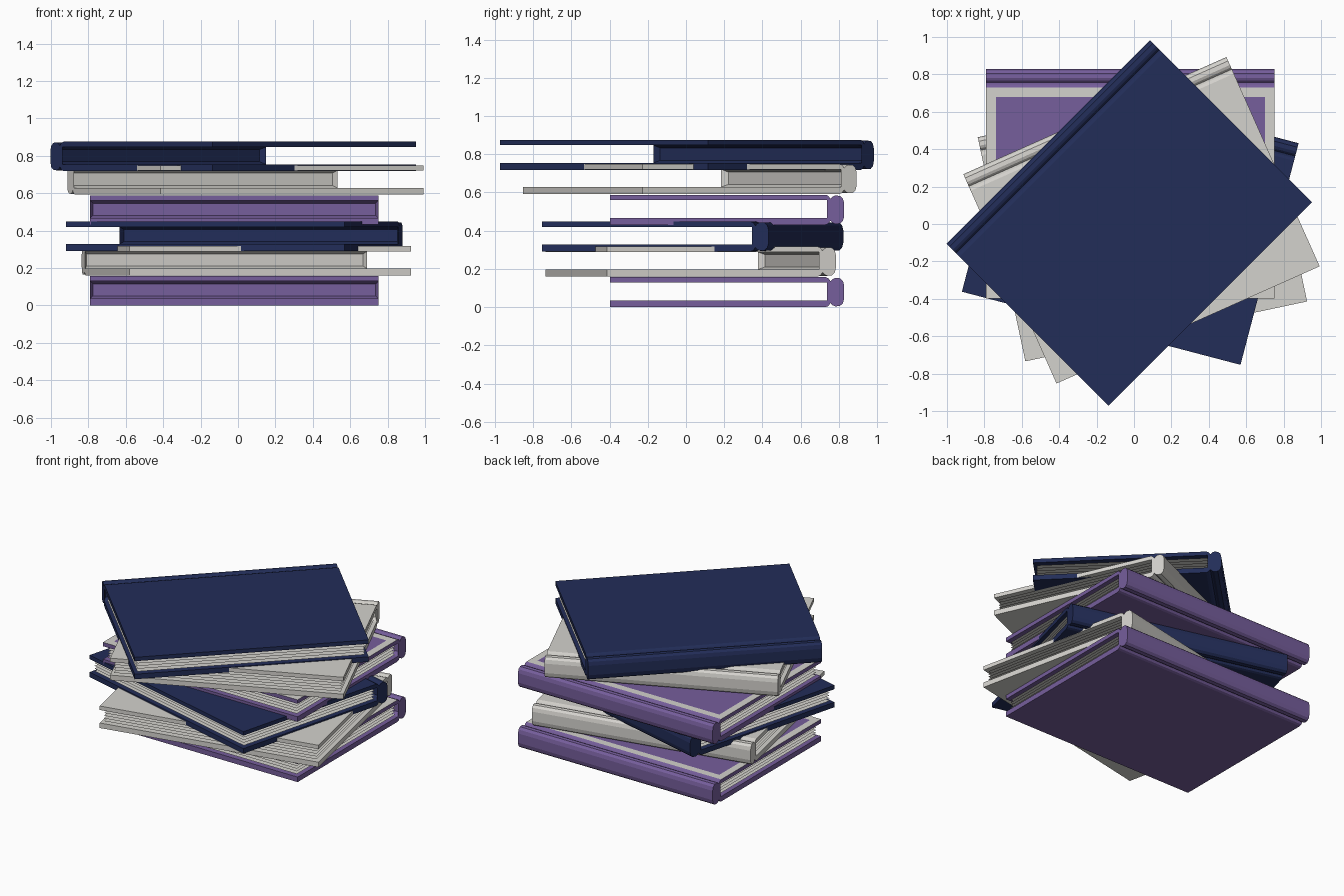
import bpy, bmesh, math

if "Cube" in bpy.data.objects:
    bpy.data.objects.remove(bpy.data.objects["Cube"])

L, D, H = 1.54, 1.225, 0.157        # spine length, book depth, thickness
F = -D / 2                          # open (fore) edge
WALL = 0.522                        # inner face of the spine wall


def mat(name, rgb):
    m = bpy.data.materials.new(name)
    m.diffuse_color = (*rgb, 1)
    m.use_nodes = True
    m.node_tree.nodes["Principled BSDF"].inputs["Base Color"].default_value = m.diffuse_color
    return m


PURPLE = mat("purple cloth", (0.181, 0.112, 0.333))
NAVY = mat("navy cloth", (0.016, 0.026, 0.098))
CREAM = mat("cream paper", (0.658, 0.645, 0.61))

# lower half of spine and hinge groove; the upper half is its mirror
half = [(0.515, 0), (0.530, 0.006), (0.541, 0.022), (0.552, 0.010), (0.566, 0.004),
        (0.590, 0.006), (0.606, 0.020), (0.6125, 0.045)]
PROFILE = ([(F, 0)] + half + [(y, H - z) for y, z in reversed(half)] +
           [(F, H), (F, H - 0.028), (WALL, H - 0.028), (WALL, 0.036), (F, 0.036)])


def add(name, bm, mats, loc, angle):
    bmesh.ops.recalc_face_normals(bm, faces=bm.faces)
    me = bpy.data.meshes.new(name)
    bm.to_mesh(me)
    bm.free()
    for m in mats:
        me.materials.append(m)
    ob = bpy.data.objects.new(name, me)
    ob.location = loc
    ob.rotation_euler.z = math.radians(angle)
    bpy.context.collection.objects.link(ob)


def book(i, cloth, loc, angle, framed):
    # cover: C-shaped profile extruded along the spine
    bm = bmesh.new()
    face = bm.faces.new([bm.verts.new((-L / 2, y, z)) for y, z in PROFILE])
    ext = bmesh.ops.extrude_face_region(bm, geom=[face])
    bmesh.ops.translate(bm, vec=(L, 0, 0),
                        verts=[g for g in ext["geom"] if isinstance(g, bmesh.types.BMVert)])
    bmesh.ops.recalc_face_normals(bm, faces=bm.faces)
    # recessed inside of the spine
    wall = [f for f in bm.faces if all(abs(v.co.y - WALL) < 1e-4 for v in f.verts)]
    bmesh.ops.inset_region(bm, faces=wall, thickness=0.02)
    bmesh.ops.translate(bm, vec=(0, 0.035, 0), verts=wall[0].verts)
    # cream frame on the front board
    if framed:
        top = [f for f in bm.faces if all(abs(v.co.z - H) < 1e-4 for v in f.verts)]
        for f in bmesh.ops.inset_region(bm, faces=top, thickness=0.072)["faces"]:
            f.material_index = 1
    add(f"book_cover_{i}", bm, [cloth, CREAM], loc, angle)

    # pages: loose thin sheets
    bm = bmesh.new()
    n = 5
    for k in range(n):
        z = 0.044 + k * (H - 0.028 - 0.008 - 0.044) / (n - 1)
        x = L / 2 - 0.022
        bm.faces.new([bm.verts.new(p) for p in
                      ((-x, F + 0.022, z), (x, F + 0.022, z), (x, WALL, z), (-x, WALL, z))])
    add(f"book_pages_{i}", bm, [CREAM], loc, angle)


# stack, bottom to top
book(1, PURPLE, (-0.02, 0.215, 0), 0, True)
book(2, CREAM, (0.045, 0.025, 0.160), 12, False)
book(3, NAVY, (-0.02, 0.035, 0.291), -14.7, False)
book(4, PURPLE, (-0.02, 0.215, 0.431), 0, True)
book(5, CREAM, (0.04, 0.02, 0.592), 24, False)
book(6, NAVY, (-0.025, 0.005, 0.718), 45, False)
